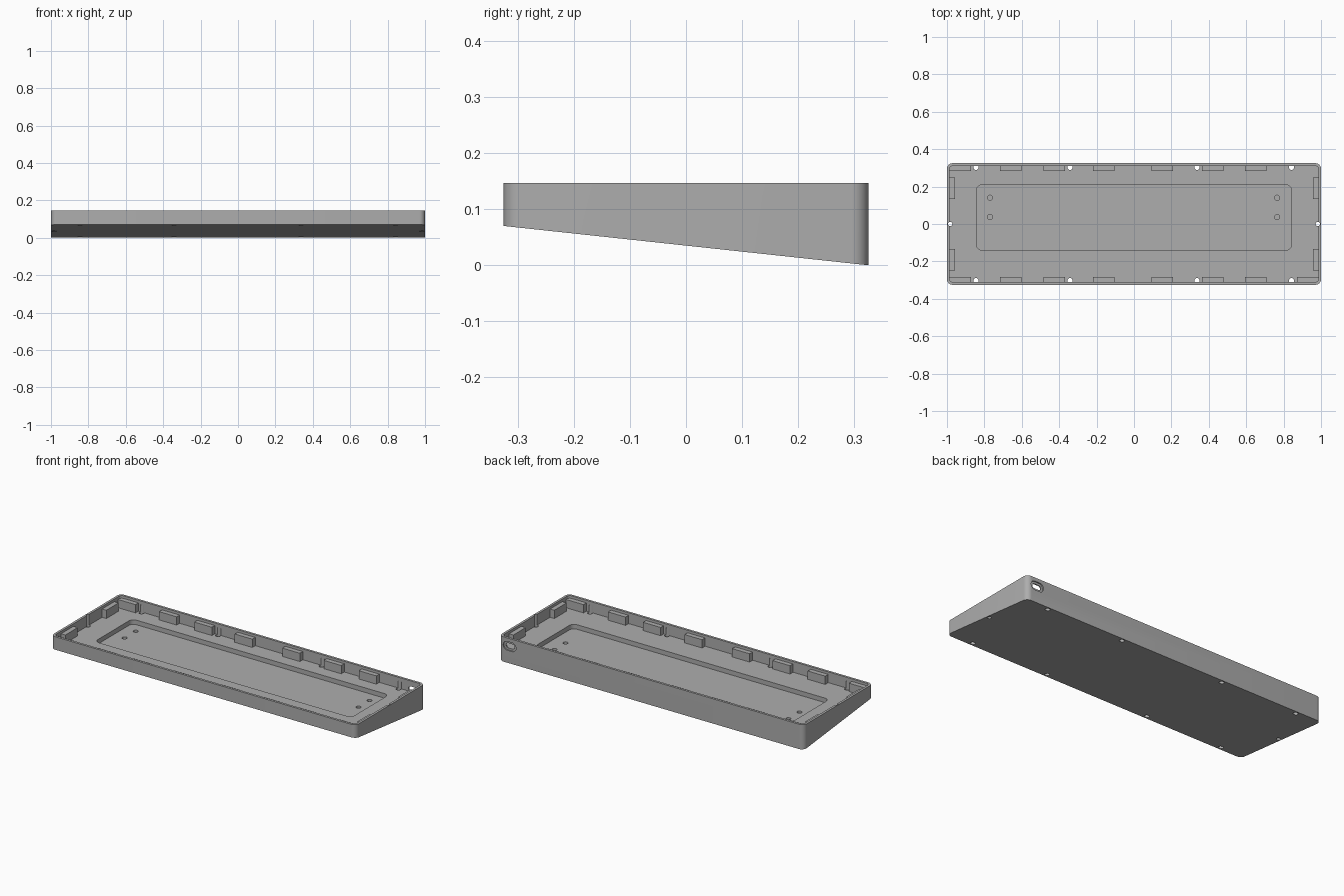
import bpy, bmesh
from math import pi, sin, cos
from mathutils import Matrix

cube = bpy.data.objects.get("Cube")
if cube:
    bpy.data.objects.remove(cube)

grey = bpy.data.materials.new("Case grey")
grey.use_nodes = True
COLOUR = (0.42, 0.42, 0.42, 1)
grey.diffuse_color = COLOUR
grey.node_tree.nodes["Principled BSDF"].inputs["Base Color"].default_value = COLOUR

TOP, FLOOR, POCKET_FLOOR = 0.147, 0.083, 0.056
HALF_X, HALF_Y, WALL = 1.0, 0.325, 0.014


def prism(name, x0, x1, y0, y1, z0, z1, radius=0, steps=8, matrix=None):
    """Upright prism on a rectangle with rounded corners."""
    bm = bmesh.new()
    if radius:
        points = []
        corners = [(x1, y1, -1, -1), (x0, y1, 1, -1), (x0, y0, 1, 1), (x1, y0, -1, 1)]
        for q, (x, y, sx, sy) in enumerate(corners):
            for i in range(steps + 1):
                a = (q + i / steps) * pi / 2
                points.append((x + sx * radius + radius * cos(a), y + sy * radius + radius * sin(a)))
    else:
        points = [(x1, y1), (x0, y1), (x0, y0), (x1, y0)]
    base = bm.faces.new([bm.verts.new((x, y, z0)) for x, y in points])
    up = bmesh.ops.extrude_face_region(bm, geom=[base])["geom"]
    bmesh.ops.translate(bm, vec=(0, 0, z1 - z0), verts=[v for v in up if isinstance(v, bmesh.types.BMVert)])
    bmesh.ops.remove_doubles(bm, verts=bm.verts, dist=1e-5)
    if matrix:
        bm.transform(matrix)
    bmesh.ops.recalc_face_normals(bm, faces=bm.faces)
    mesh = bpy.data.meshes.new(name)
    bm.to_mesh(mesh)
    bm.free()
    mesh.materials.append(grey)
    obj = bpy.data.objects.new(name, mesh)
    bpy.context.collection.objects.link(obj)
    return obj


def hole(x, y, r, z0, z1):
    return prism("hole_cutter", x - r, x + r, y - r, y + r, z0, z1, r * 0.999, 5)


def cut(target, cutter):
    """Subtract the cutter and discard it."""
    mod = target.modifiers.new("Cut", "BOOLEAN")
    mod.operation, mod.solver, mod.object = "DIFFERENCE", "EXACT", cutter
    bpy.context.view_layer.objects.active = target
    bpy.ops.object.modifier_apply(modifier=mod.name)
    bpy.data.objects.remove(cutter)


# Tray body, with its underside sloping down to the back
tray = prism("case_tray", -HALF_X, HALF_X, -HALF_Y, HALF_Y, 0, TOP, 0.03)
for v in tray.data.vertices:
    if v.co.z < 0.01:
        v.co.z = 0.07 * (HALF_Y - v.co.y) / (2 * HALF_Y)

# Main cavity and the shallow pocket in its floor
ix, iy = HALF_X - WALL, HALF_Y - WALL
cut(tray, prism("cavity_cutter", -ix, ix, -iy, iy, FLOOR, 0.2, 0.018))
cut(tray, prism("pocket_cutter", -0.842, 0.842, -0.14, 0.21, POCKET_FLOOR, 0.12, 0.03))

# Screw holes through the floor and up along the walls
for x in (-0.845, -0.342, 0.337, 0.842):
    for y in (-0.303, 0.303):
        cut(tray, hole(x, y, 0.014, -0.05, 0.125))
for x in (-0.983, 0.983):
    cut(tray, hole(x, 0, 0.012, -0.05, 0.2))

# Blind holes in the pocket
for x in (-0.77, 0.765):
    for y in (0.037, 0.14):
        cut(tray, hole(x, y, 0.014, 0.042, 0.1))

# Cable port in the back wall: shallow recess, then a slot right through
turn = Matrix.Rotation(pi / 2, 4, "X")
for hw, hh, depth in ((0.042, 0.026, 0.318), (0.029, 0.014, 0.28)):
    cut(tray, prism("port_cutter", 0.93 - hw, 0.93 + hw, 0.1 - hh, 0.1 + hh,
                    -0.4, -depth, hh * 0.999, 8, turn))

# Cushion blocks around the inside of the walls
BLOCK_TOP, LONG, DEEP, SINK = 0.132, 0.115, 0.028, 0.003
for side, name in ((-1, "front"), (1, "back")):
    for x in (-0.928, -0.658, -0.427, -0.162, 0.15, 0.422, 0.652, 0.928):
        if side > 0 and x > 0.9:
            continue  # space for the cable port
        y0, y1 = sorted((side * (iy + SINK), side * (iy - DEEP)))
        prism(name + "_block", x - LONG / 2, x + LONG / 2, y0, y1, FLOOR - SINK, BLOCK_TOP)
for side, name in ((-1, "right"), (1, "left")):
    for y in (-0.192, 0.192):
        x0, x1 = sorted((side * (ix + SINK), side * (ix - DEEP)))
        prism(name + "_block", x0, x1, y - LONG / 2, y + LONG / 2, FLOOR - SINK, BLOCK_TOP)

# Smooth the rounded corners and keep the hard edges
bpy.ops.object.select_all(action="DESELECT")
tray.select_set(True)
bpy.context.view_layer.objects.active = tray
bpy.ops.object.shade_smooth_by_angle(angle=pi / 6)
